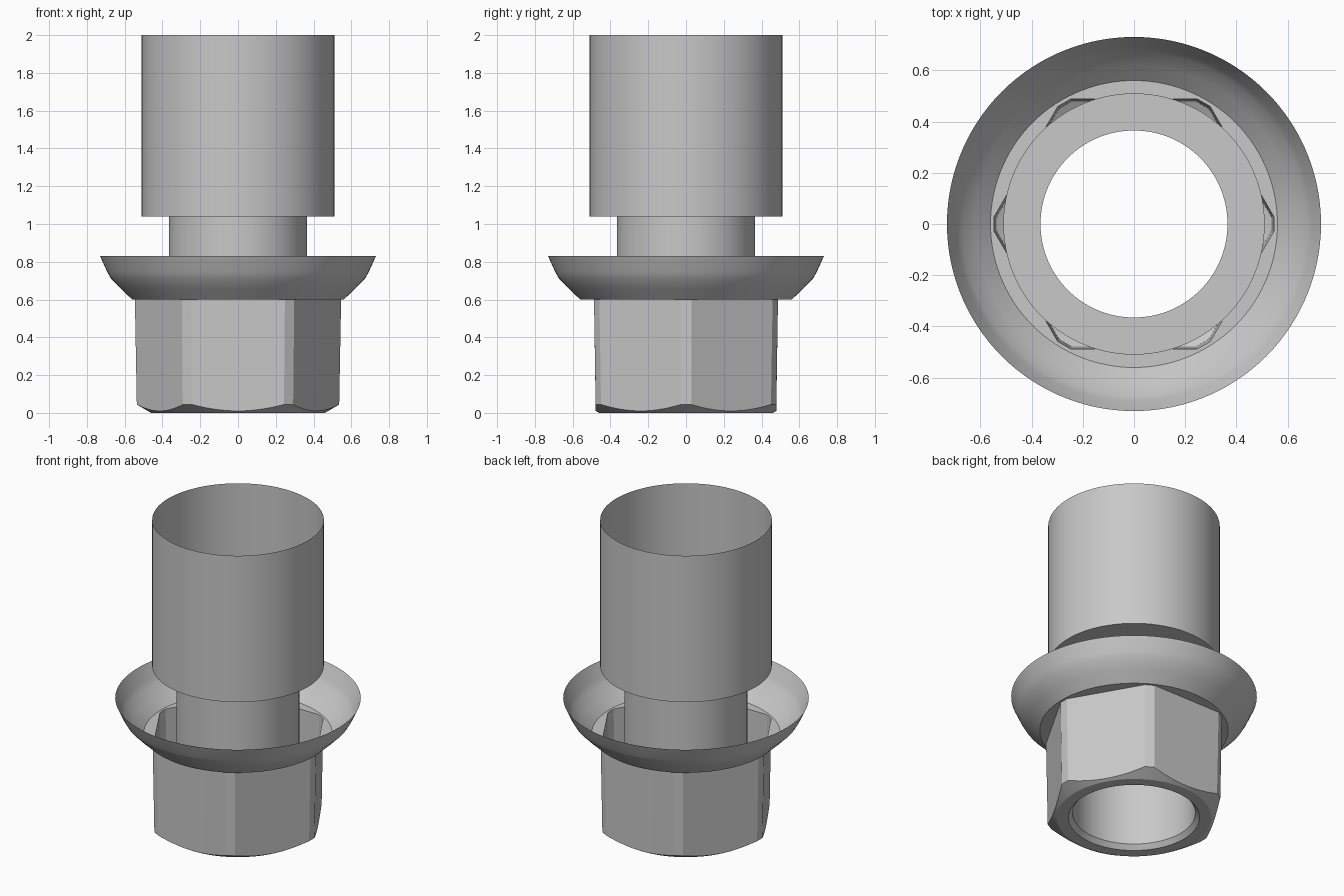
import bpy
import bmesh
from math import radians, cos, sin

cube = bpy.data.objects.get("Cube")
if cube:
    bpy.data.objects.remove(cube, do_unlink=True)

STEPS = 120
TOP_FLAT, LOW_FLAT = 0.487, 0.478   # hexagon half widths across flats
BASE_R = 0.46                       # radius where the bottom chamfer starts

steel = bpy.data.materials.new("grey steel")
steel.use_nodes = True
steel.diffuse_color = (0.58, 0.58, 0.58, 1)
steel.node_tree.nodes["Principled BSDF"].inputs["Base Color"].default_value = (0.58, 0.58, 0.58, 1)


def hex_radius(deg, flat):
    """Radius of a hexagon with small flats cut across its corners."""
    off = abs((deg % 60) - 30)
    if off > 27:
        return flat / cos(radians(27)) * cos(radians(3)) / cos(radians(30 - off))
    return flat / cos(radians(off))


def hex_top(deg):
    return hex_radius(deg, TOP_FLAT), 0.60


def hex_low(deg):
    # the hexagon meets the conical chamfer in scalloped arcs
    r = hex_radius(deg, LOW_FLAT)
    return r, (r - BASE_R) * 0.58


def lathe(name, rows):
    """Sweep rows around z; a row is an (r, z) point or a function of angle."""
    bm = bmesh.new()
    rings = []
    for row in rows:
        ring = []
        for i in range(STEPS):
            deg = i * 360 / STEPS
            r, z = row(deg) if callable(row) else row
            a = radians(deg)
            ring.append(bm.verts.new((r * cos(a), r * sin(a), z)))
        rings.append(ring)
    for low, high in zip(rings, rings[1:]):
        for i in range(STEPS):
            j = (i + 1) % STEPS
            bm.faces.new((low[i], low[j], high[j], high[i]))
    mesh = bpy.data.meshes.new(name)
    bm.to_mesh(mesh)
    bm.free()
    mesh.materials.append(steel)
    obj = bpy.data.objects.new(name, mesh)
    bpy.context.collection.objects.link(obj)
    bpy.ops.object.select_all(action='DESELECT')
    obj.select_set(True)
    bpy.context.view_layer.objects.active = obj
    bpy.ops.object.shade_smooth_by_angle(angle=radians(25))
    return obj


# wide open sleeve with its shoulder
lathe("upper_sleeve", [(0.365, 1.04), (0.51, 1.04), (0.51, 2.0)])
# thin tube through the middle, with a bevelled mouth below
lathe("neck_tube", [(0.39, 0), (0.365, 0.03), (0.365, 1.04)])
# open bowl with a flat floor around the hexagonal opening
lathe("flange_bowl", [hex_top, (0.56, 0.60), (0.62, 0.657), (0.672, 0.71),
                      (0.692, 0.745), (0.73, 0.83)])
# tapered hexagonal nut with chamfered underside
lathe("hex_nut", [(0.39, 0), (BASE_R, 0), hex_low, hex_top])
